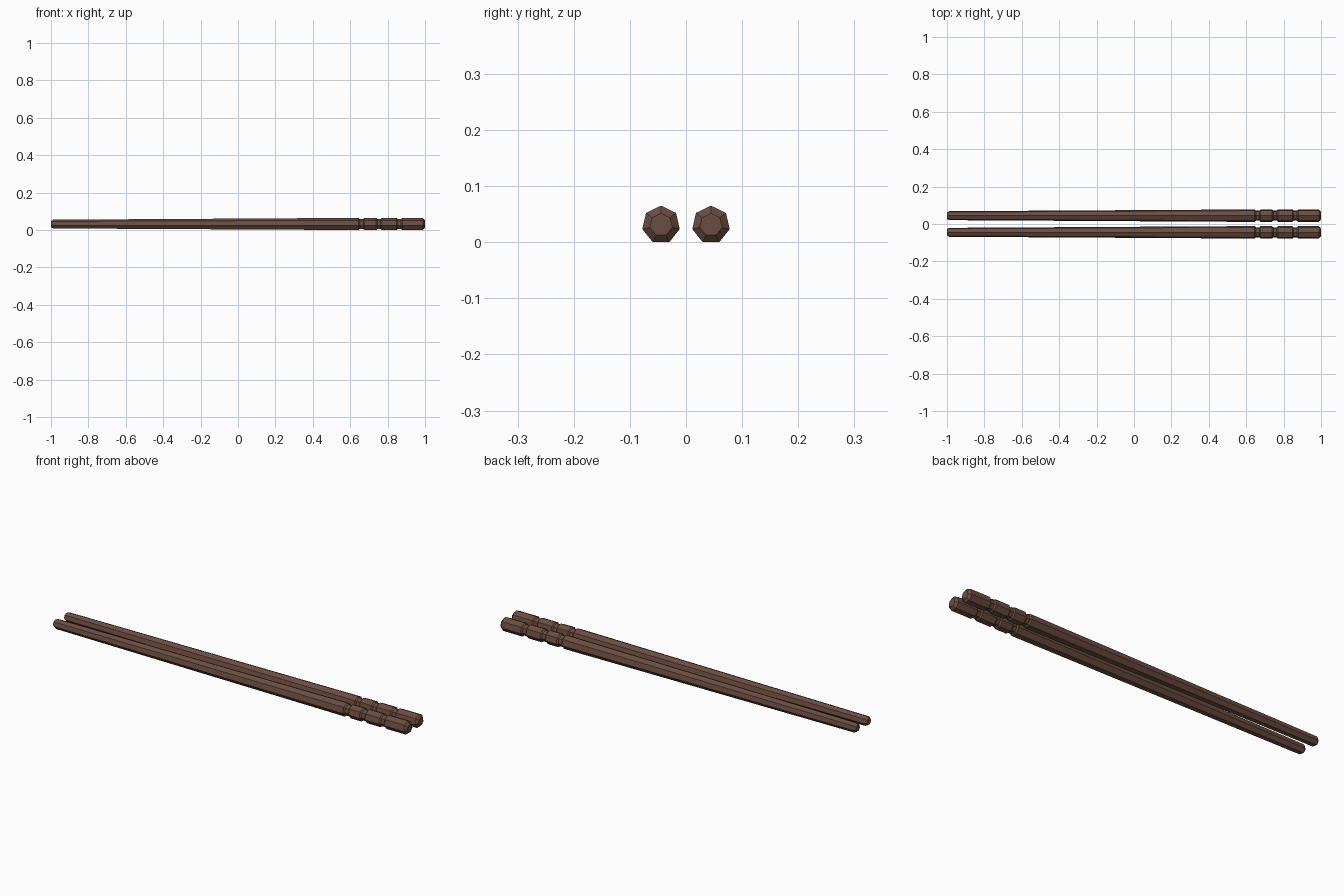
import bpy, bmesh, math

if "Cube" in bpy.data.objects:
    bpy.data.objects.remove(bpy.data.objects["Cube"])

SIDES = 7
AXIS_Z = 0.031
R = 0.0342        # handle radius
GROOVE = 0.0275   # radius at the bottom of the carved rings

wood = bpy.data.materials.new("dark_wood")
wood.diffuse_color = (0.15, 0.075, 0.055, 1)
wood.use_nodes = True
wood.node_tree.nodes["Principled BSDF"].inputs["Base Color"].default_value = wood.diffuse_color

# Profile along the stick: (x, radius), chamfered tip and tapering shaft
profile = [(-1.0, 0.017), (-0.988, 0.0245), (0.645, R)]
# Three carved rings with chamfered edges
for x in (0.661, 0.754, 0.863):
    if x > 0.7:
        profile.append((x - 0.016, R))
    profile += [(x - 0.009, GROOVE), (x + 0.009, GROOVE), (x + 0.016, R)]
# Chamfered handle end
profile += [(0.988, R), (1.0, 0.0205)]


def chopstick(name, y):
    bm = bmesh.new()
    rings = []
    for x, r in profile:
        ring = []
        for i in range(SIDES):
            a = math.pi / 2 + math.tau * i / SIDES
            ring.append(bm.verts.new((x, y + r * math.cos(a), AXIS_Z + r * math.sin(a))))
        rings.append(ring)
    for a, b in zip(rings, rings[1:]):
        for i in range(SIDES):
            j = (i + 1) % SIDES
            bm.faces.new((a[i], a[j], b[j], b[i]))
    # End caps
    bm.faces.new(rings[0])
    bm.faces.new(rings[-1])
    bmesh.ops.recalc_face_normals(bm, faces=bm.faces)
    mesh = bpy.data.meshes.new(name)
    bm.to_mesh(mesh)
    bm.free()
    mesh.materials.append(wood)
    bpy.context.collection.objects.link(bpy.data.objects.new(name, mesh))


# Matching pair
chopstick("front_chopstick", -0.0445)
chopstick("back_chopstick", 0.0445)
